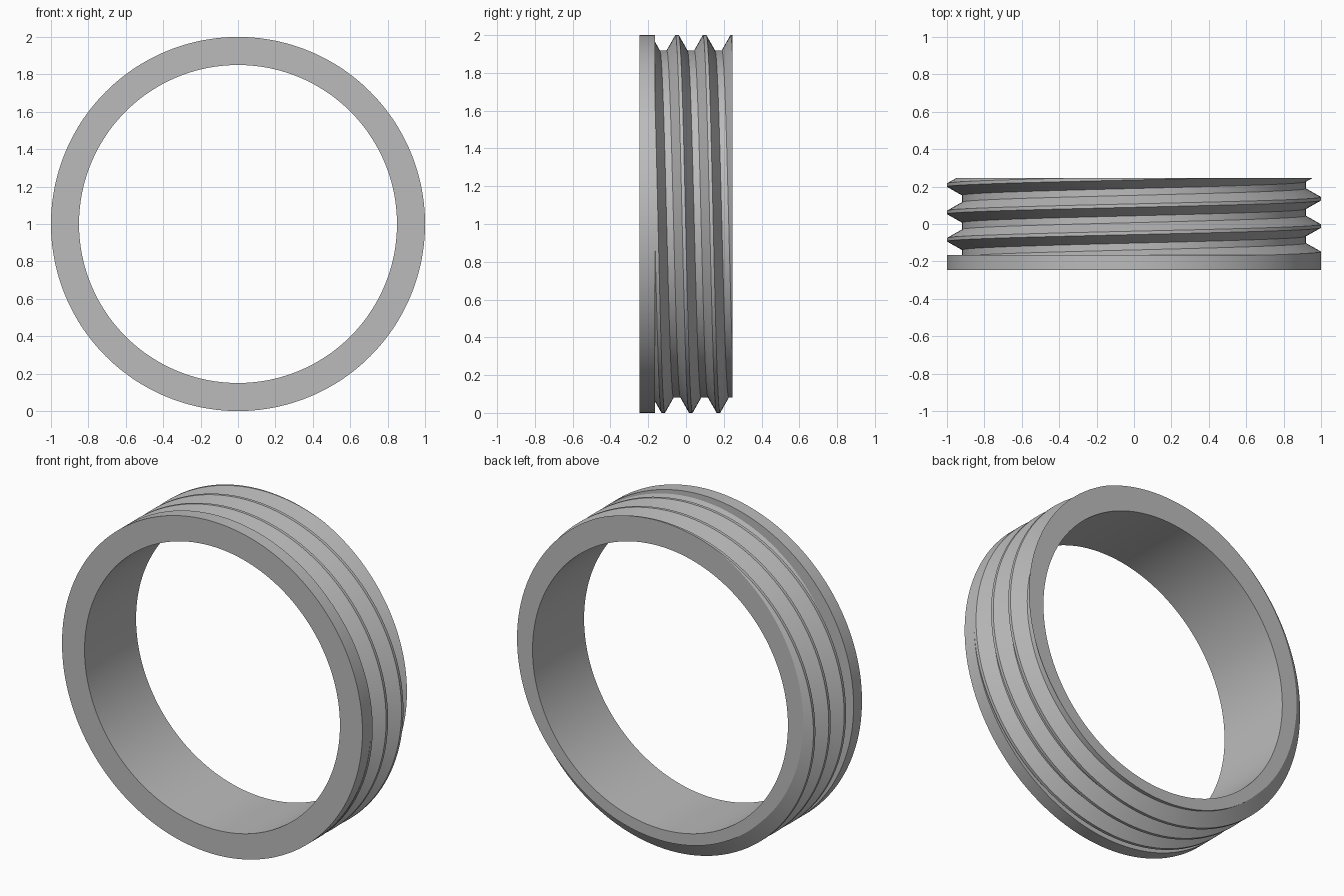
import bpy
import bmesh
import math

cube = bpy.data.objects.get("Cube")
if cube:
    bpy.data.objects.remove(cube, do_unlink=True)

# Ring dimensions (axis along y)
BORE, ROOT, OUTER = 0.85, 0.919, 1.0
FRONT, SHOULDER, BACK = -0.245, -0.165, 0.245
PITCH = 0.146
CREST_HALF, ROOT_HALF = PITCH / 16, PITCH / 8
START = -0.011          # crest position on the +x side
SEGMENTS = 240


def thread_radius(y, shift):
    """Radius of the thread at y, with a crest centred on shift."""
    d = abs((y - shift + PITCH / 2) % PITCH - PITCH / 2)
    t = (d - CREST_HALF) / (PITCH / 2 - ROOT_HALF - CREST_HALF)
    return OUTER + (ROOT - OUTER) * min(max(t, 0), 1)


def section(turn):
    """Closed (y, radius) outline of the ring at a fraction of a turn."""
    shift = START - PITCH * turn
    points = [(BACK, BORE), (FRONT, BORE), (FRONT, OUTER), (SHOULDER, OUTER)]
    points.append((SHOULDER, thread_radius(SHOULDER, shift)))
    for k in range(-3, 5):
        crest = shift + k * PITCH
        for offset in (-CREST_HALF, CREST_HALF,
                       PITCH / 2 - ROOT_HALF, PITCH / 2 + ROOT_HALF):
            y = min(max(crest + offset, SHOULDER), BACK)
            points.append((y, thread_radius(y, shift)))
    points.append((BACK, thread_radius(BACK, shift)))
    return points


# Sweep the section one full turn; the thread advances one pitch and meets itself
bm = bmesh.new()
columns = []
for i in range(SEGMENTS + 1):
    a = 2 * math.pi * i / SEGMENTS
    columns.append([bm.verts.new((r * math.cos(a), y, 1 + r * math.sin(a)))
                    for y, r in section(i / SEGMENTS)])
for left, right in zip(columns, columns[1:]):
    for j in range(len(left)):
        n = (j + 1) % len(left)
        bm.faces.new((left[j], left[n], right[n], right[j]))
bmesh.ops.remove_doubles(bm, verts=bm.verts, dist=0.00002)
bmesh.ops.dissolve_degenerate(bm, edges=bm.edges, dist=0.00001)
bmesh.ops.recalc_face_normals(bm, faces=bm.faces)

mesh = bpy.data.meshes.new("threaded_ring")
bm.to_mesh(mesh)
bm.free()
ring = bpy.data.objects.new("threaded_ring", mesh)
bpy.context.collection.objects.link(ring)

# Plain grey metal
grey = bpy.data.materials.new("plain_grey")
grey.use_nodes = True
colour = (0.5, 0.5, 0.5, 1)
grey.diffuse_color = colour
grey.node_tree.nodes["Principled BSDF"].inputs["Base Color"].default_value = colour
mesh.materials.append(grey)

# Smooth round surfaces, crisp thread edges
bpy.ops.object.select_all(action='DESELECT')
ring.select_set(True)
bpy.context.view_layer.objects.active = ring
bpy.ops.object.shade_smooth_by_angle(angle=math.radians(25))
